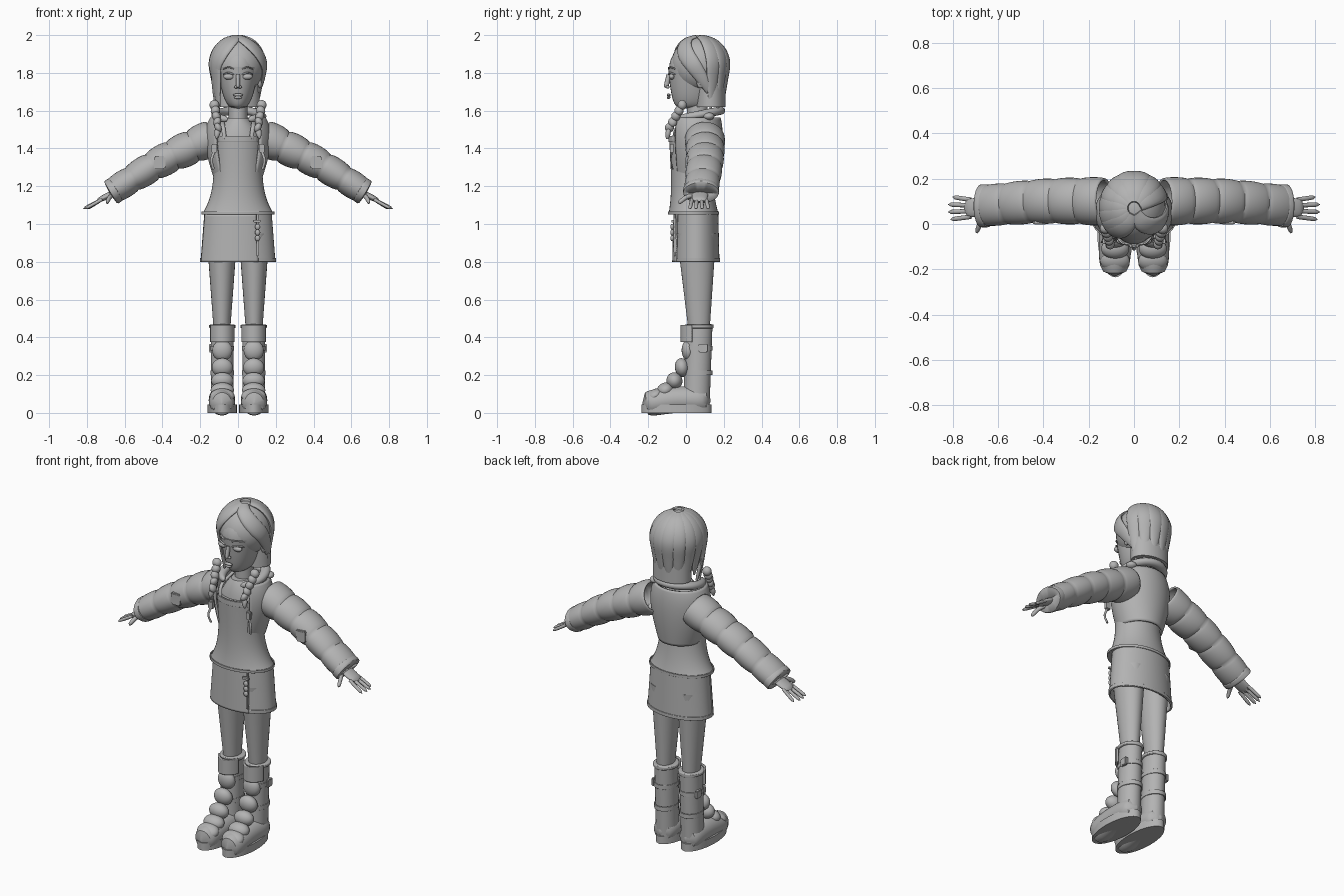
import bpy, bmesh, random
from math import sin, cos, pi, radians
from mathutils import Vector, Matrix

random.seed(4)
if "Cube" in bpy.data.objects:
    bpy.data.objects.remove(bpy.data.objects["Cube"])

grey = bpy.data.materials.new("plain grey")
grey.use_nodes = True
grey.diffuse_color = (.45, .45, .45, 1)
grey.node_tree.nodes["Principled BSDF"].inputs["Base Color"].default_value = grey.diffuse_color
parts = []
HEAD = Vector((0, .07, 1.84))
AXIS_Y, AXIS_Z = Vector((0, 1, 0)), Vector((0, 0, 1))


# Size rules along a part, from its start (t = 0) to its end (t = 1)
def even(t):
    return 1


def blunt(t):
    return max(1 - t**8, 0)**.5


def pod(t):
    return max(1 - (2 * t - 1)**6, 0)**.5


def leaf(t):
    return (.4 + 2 * t) * (1 - t) + .1


def jaw_shape(t):
    return t**.3


def hourglass(t):
    return 1 + .6 * (1 - t)**4 + .1 * t


def shoulder_slope(t):
    return 1 - .6 * t * t


def jacket_shape(t):
    return .7 + .3 * sin(2 * t) - .15 * t**6


def skirt_flare(t):
    return 1 - .1 * t


def leg_taper(t):
    return .5 + .5 * t


def puffs(t):
    return (1 - .3 * t) * (.88 + .12 * abs(sin(5 * pi * t))**.6)


def finish(name, bm, mirror=False, shell=0):
    """Turn a bmesh into a finished object, optionally mirrored and thickened."""
    bmesh.ops.recalc_face_normals(bm, faces=bm.faces)
    mesh = bpy.data.meshes.new(name)
    bm.to_mesh(mesh)
    bm.free()
    mesh.materials.append(grey)
    obj = bpy.data.objects.new(name, mesh)
    bpy.context.scene.collection.objects.link(obj)
    if shell:
        solid = obj.modifiers.new("thickness", 'SOLIDIFY')
        solid.thickness = shell
    if mirror:
        copy = obj.modifiers.new("mirror", 'MIRROR')
        copy.use_mirror_merge = False
    parts.append(obj)


def spline(points, steps):
    """Smooth curve through the points."""
    pts = [Vector(p) for p in points]
    pts = [pts[0] * 2 - pts[1]] + pts + [pts[-1] * 2 - pts[-2]]
    out = []
    for a, b, c, d in zip(pts, pts[1:], pts[2:], pts[3:]):
        for i in range(steps):
            t = i / steps
            out.append((b * 2 + (c - a) * t + (a * 2 - b * 5 + c * 4 - d) * t**2
                        + (b * 3 - a - c * 3 + d) * t**3) / 2)
    return out + [pts[-2]]


def tube(name, path, wide, deep, shape=even, follow=.5, ref=AXIS_Y, upright=False,
         arc=None, shell=0, mirror=False, segs=28, steps=8):
    """Loft ellipses along a path; depth points along ref and follows the shape less."""
    places = spline(path, steps)
    last = len(places) - 1
    bm, rings = bmesh.new(), []
    count = segs + 1 if arc else segs
    start, end = (radians(v) for v in arc) if arc else (0, 2 * pi)
    for i, place in enumerate(places):
        along = places[min(i + 1, last)] - places[max(i - 1, 0)]
        along = AXIS_Z if upright else along.normalized()
        out = ref if ref else place - HEAD
        out = (out - along * out.dot(along)).normalized()
        side = out.cross(along)
        size = max(shape(i / last), .01)
        ring = []
        for j in range(count):
            angle = start + (end - start) * j / segs
            ring.append(bm.verts.new(place + side * (cos(angle) * wide * size)
                                     + out * (sin(angle) * deep * size**follow)))
        rings.append(ring)
    for low, high in zip(rings, rings[1:]):
        for j in range(segs):
            k = (j + 1) % count
            bm.faces.new((low[j], low[k], high[k], high[j]))
    if not shell:
        bm.faces.new(rings[0])
        bm.faces.new(rings[-1])
    finish(name, bm, mirror, shell)


def stack(name, low, high, y, wide, deep, shape=even, x=0, lean=0, **options):
    """Upright loft between two heights; lean shifts its top in depth."""
    tube(name, [(x, y, low), (x, y + lean, high)], wide, deep, shape,
         upright=True, steps=24, **options)


def solid(name, bm, place, size, tilt, axis, mirror):
    shape = Matrix.Rotation(radians(tilt), 4, axis) @ Matrix.Diagonal((*size, 1))
    bmesh.ops.transform(bm, matrix=Matrix.Translation(place) @ shape, verts=bm.verts)
    finish(name, bm, mirror)


def ball(name, place, size, mirror=False, tilt=0, axis='X'):
    bm = bmesh.new()
    bmesh.ops.create_uvsphere(bm, u_segments=32, v_segments=18, radius=1)
    solid(name, bm, place, size, tilt, axis, mirror)


def box(name, place, size, mirror=False):
    bm = bmesh.new()
    bmesh.ops.create_cube(bm, size=1)
    bmesh.ops.bevel(bm, geom=bm.edges[:], offset=.1, segments=2, affect='EDGES')
    solid(name, bm, place, size, 0, 'X', mirror)


def lock(name, turn, sweep, drop):
    """Strand of hair over the head from the crown, swept round and left hanging."""
    path = []
    for k in range(8):
        angle = radians(turn + sweep * k / 7)
        if k < 5:
            tilt = radians(10 + 20 * k)
            reach, height = sin(tilt), HEAD.z + .15 * cos(tilt)
        else:
            hang = (k - 4) / 3
            reach, height = 1 - .2 * hang, HEAD.z + (drop - HEAD.z) * hang
        path.append((.14 * reach * cos(angle), HEAD.y + .15 * reach * sin(angle), height))
    tube(name, path, .055, .018, leaf, ref=None, segs=16, steps=4)


# Head and face
ball("skull", (0, .05, 1.82), (.11, .14, .14))
stack("face", 1.61, 1.83, .03, .11, .125, jaw_shape)
tube("nose", [(0, -.09, 1.79), (0, -.1, 1.75), (0, -.107, 1.72)], .011, .013, blunt)
ball("nostril", (.01, -.097, 1.725), (.01, .01, .008), mirror=True)
for name, height, wide in (("upper_lip", 1.683, .028), ("lower_lip", 1.67, .022)):
    ball(name, (0, -.092, height), (wide, .01, .008))
ball("eye", (.048, -.075, 1.78), (.029, .016, .016), mirror=True)
for name, height, thick in (("eyelid", 1.79, .005), ("eyebrow", 1.82, .004)):
    tube(name, [(.02, -.09, height), (.05, -.085, height + .01), (.08, -.055, height)],
         thick, thick, pod, mirror=True, segs=12)
ball("ear", (.116, .085, 1.76), (.014, .028, .042), mirror=True, tilt=-15)
ball("ear_hollow", (.127, .08, 1.76), (.006, .014, .024), mirror=True, tilt=-15)
stack("neck", 1.48, 1.67, .06, .05, .055)

# Hair: cap and nape, centre-parted front locks, locks round the side and back
ball("hair_cap", HEAD, (.14, .15, .15))
stack("hair_nape", 1.62, 1.85, .13, .115, .08)
lock("front_lock_left", -75, 110, 1.66)
lock("front_lock_right", 255, -70, 1.6)
lock("temple_lock_right", 225, -20, 1.59)
for turn in range(30, 210, 24):
    lock("hanging_lock", turn, 0, 1.6 + random.uniform(0, .05))
# Low braids in front of the shoulders
for i in range(5):
    ball("braid_knot", (.125 - .005 * i, -.02 - .017 * i, 1.63 - .03 * i),
         (.026 - .002 * i, .024, .026), mirror=True, tilt=25 * (-1)**i, axis='Y')
tube("braid_tail", [(.105, -.09, 1.51), (.115, -.1, 1.45)], .02, .015, leaf,
     mirror=True, segs=12)

# Chest, fitted top and straps
stack("chest", 1.4, 1.56, .035, .13, .1, shoulder_slope)
stack("fitted_top", 1.05, 1.46, .04, .12, .105, hourglass, lean=-.02, segs=40)
stack("top_hem", 1.05, 1.065, .04, .194, .135, shell=.006, segs=40)
stack("neckline_band", 1.435, 1.465, .02, .134, .112, arc=(-140, -40), shell=.01)
tube("shoulder_strap", [(.07, -.07, 1.45), (.08, -.04, 1.52), (.085, .08, 1.55)],
     .011, .006, mirror=True, segs=12)

# Cropped padded jacket with rolled collar
stack("jacket_body", 1.23, 1.565, .05, .178, .146, jacket_shape,
      arc=(-48, 228), shell=.012, segs=48)
box("strap_buckle", (.125, -.075, 1.4), (.03, .02, .045), mirror=True)
tube("loose_strap", [(.12, -.07, 1.4), (.14, -.08, 1.34), (.13, -.07, 1.29)],
     .007, .004, mirror=True, segs=10)
collar = []
for i in range(13):
    angle = radians(-62 + 304 * i / 12)
    collar.append((.115 * cos(angle), .055 + .125 * sin(angle), 1.575 + .025 * sin(angle)))
tube("rolled_collar", collar, .027, .022, pod, ref=AXIS_Z, segs=18, steps=4)
ball("collar_knot", (.12, .12, 1.57), (.03, .03, .02))

# Puffy sleeves
tube("padded_sleeve", [(.13, .1, 1.46), (.4, .1, 1.335), (.67, .08, 1.17)], .1, .108, puffs,
     shell=.01, mirror=True, segs=32, steps=30)
tube("sleeve_cuff", [(.64, .08, 1.187), (.68, .08, 1.163)], .07, .095, pod,
     follow=.1, shell=.01, mirror=True, segs=32)
box("sleeve_patch", (.415, .008, 1.325), (.06, .02, .07), mirror=True)

# Hands
tube("palm", [(.5, .08, 1.26), (.65, .075, 1.17), (.75, .07, 1.12)], .017, .043, blunt,
     mirror=True)
for i, reach in enumerate((.81, .82, .82, .8)):
    y, fan = .032 + .025 * i, .008 * (i - 1.5)
    tube("finger", [(.72, y, 1.13), (reach, y + fan, 1.08)], .009, .01, blunt,
         mirror=True, segs=12)
tube("thumb", [(.66, .045, 1.155), (.68, 0, 1.14), (.695, -.04, 1.11)], .011, .012, blunt,
     ref=AXIS_Z, mirror=True, segs=12)

# Skirt with overlapping front panel, zip and charm
stack("skirt", .8, 1.06, .055, .198, .122, skirt_flare, shell=.008, segs=48)
stack("skirt_panel", .8, 1.05, .055, .204, .128, skirt_flare, arc=(-165, -58), shell=.006)
stack("skirt_hem", .8, .82, .055, .201, .125, shell=.006, segs=48)
box("skirt_zip", (.104, -.06, .94), (.012, .012, .22))
box("zip_clasp", (.1, -.07, 1.015), (.04, .014, .014))
for i in range(3):
    ball("charm_bead", (.104, -.073, .925 + .03 * i), (.014, .01, .016))

# Legs
stack("leg", .4, .95, .07, .082, .105, leg_taper, x=.085, lean=-.015, follow=1, mirror=True)

# Boots
pair = dict(x=.083, mirror=True)
stack("boot_shaft", .04, .46, .055, .06, .07, lean=.015, **pair)
stack("boot_rim", .445, .47, .07, .07, .075, pod, follow=.1, shell=.01, **pair)
stack("boot_flap", .375, .465, .06, .069, .088, arc=(-160, -20), shell=.012, **pair)
stack("boot_sole", 0, .045, -.05, .078, .185, segs=40, **pair)
tube("boot_foot", [(.085, .13, .065), (.085, -.05, .07), (.085, -.23, .045)], .07, .07, pod,
     ref=AXIS_Z, mirror=True)
for i in range(5):
    ball("boot_padding", (.083, -.165 + .06 * i - .004 * i * i, .09 + .02 * i + .01 * i * i),
         (.065 - .003 * i, .05 - .004 * i, .035 + .005 * i), mirror=True, tilt=30 - 7 * i)
for height in (.2, .33):
    stack("boot_band", height, height + .025, .065, .063, .076, arc=(-60, 240),
          shell=.006, **pair)
box("boot_buckle", (.145, .09, .343), (.016, .045, .045), mirror=True)

# Smooth shading with sharp creases kept
bpy.ops.object.select_all(action='DESELECT')
for part in parts:
    part.select_set(True)
bpy.context.view_layer.objects.active = parts[0]
bpy.ops.object.shade_smooth_by_angle(angle=radians(40))
